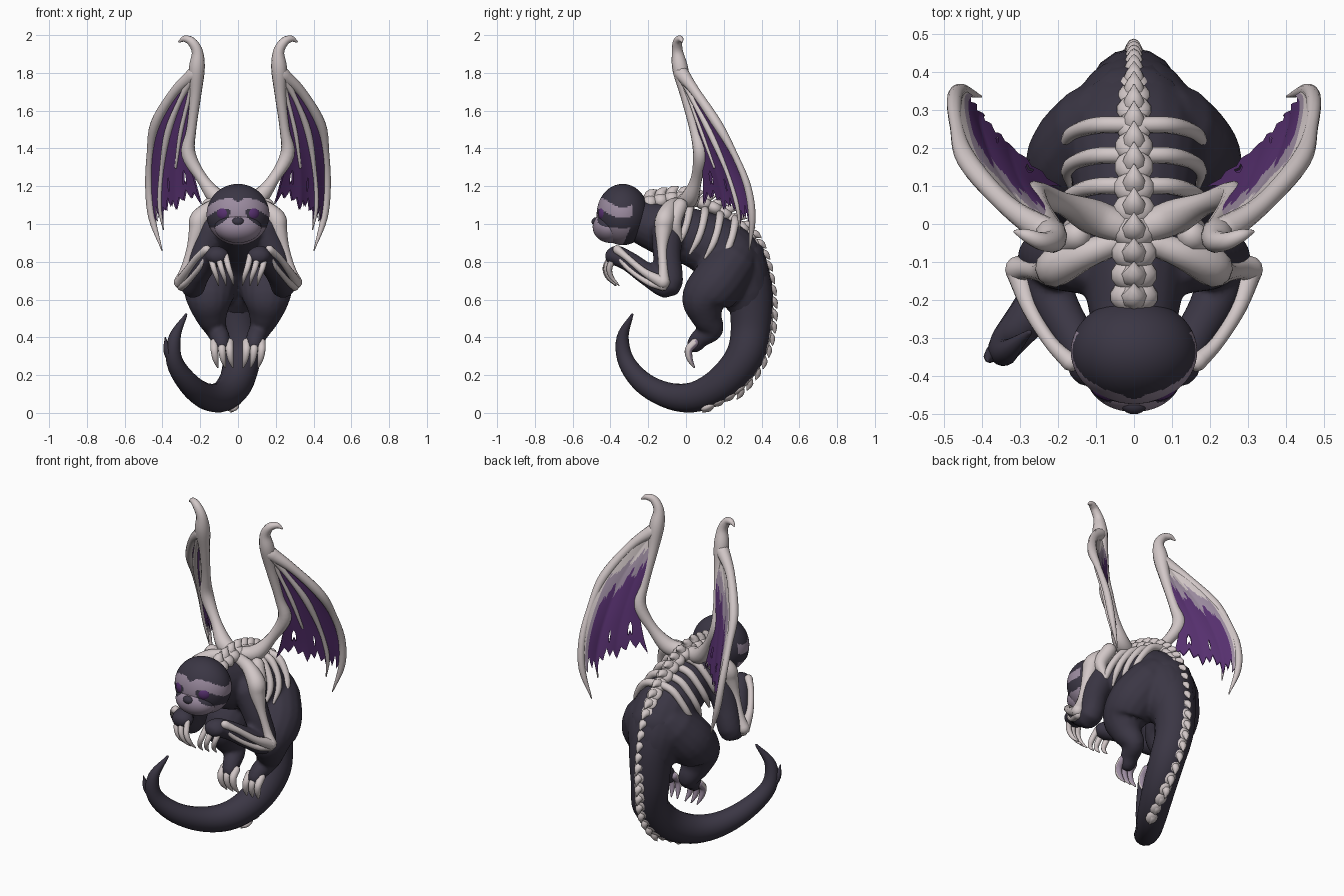
import bpy, bmesh, math
from mathutils import Vector, Matrix

if "Cube" in bpy.data.objects:
    bpy.data.objects.remove(bpy.data.objects["Cube"])


def material(name, rgb):
    m = bpy.data.materials.new(name)
    m.diffuse_color = (*rgb, 1)
    m.use_nodes = True
    m.node_tree.nodes["Principled BSDF"].inputs["Base Color"].default_value = m.diffuse_color
    return m


DARK = material("charcoal fur", (0.043, 0.037, 0.058))
BONE = material("pale bone", (0.64, 0.57, 0.57))
PURPLE = material("purple membrane", (0.095, 0.03, 0.16))
LILAC = material("dusty lilac", (0.33, 0.26, 0.35))


def spline(pts, steps):
    """Catmull-Rom samples through points of any dimension."""
    p = [Vector(q) for q in pts]
    p = [2 * p[0] - p[1]] + p + [2 * p[-1] - p[-2]]
    out = []
    for a, b, c, d in zip(p, p[1:], p[2:], p[3:]):
        for k in range(steps):
            t = k / steps
            out.append(0.5 * (2 * b + (c - a) * t + (2 * a - 5 * b + 4 * c - d) * t * t
                              + (3 * b - a - 3 * c + d) * t ** 3))
    return out + [p[-2]]


def tube(bm, pts, sides=12, steps=5):
    """Rounded tube through (x, y, z, radius) points."""
    s = spline(pts, steps)
    c = [Vector(v[:3]) for v in s]
    r = [max(v[3], 0.003) for v in s]
    d0, d1 = (c[0] - c[1]).normalized(), (c[-1] - c[-2]).normalized()
    c = [c[0] + d0 * r[0] * 0.6] + c + [c[-1] + d1 * r[-1] * 0.6]
    r = [r[0] * 0.75] + r + [r[-1] * 0.75]
    n, rings = None, []
    for i in range(len(c)):
        t = (c[min(i + 1, len(c) - 1)] - c[max(i - 1, 0)]).normalized()
        n = t.orthogonal() if n is None else n - t * n.dot(t)
        n.normalize()
        b = t.cross(n)
        rings.append([bm.verts.new(c[i] + r[i] * (math.cos(a) * n + math.sin(a) * b))
                      for a in (2 * math.pi * k / sides for k in range(sides))])
    for u, v in zip(rings, rings[1:]):
        for k in range(sides):
            bm.faces.new((u[k], u[k - 1], v[k - 1], v[k]))
    for ring, d, rad in ((rings[0], d0, r[0]), (rings[-1], d1, r[-1])):
        tip = bm.verts.new(sum((v.co for v in ring), Vector()) / sides + d * rad * 0.5)
        for k in range(sides):
            bm.faces.new((ring[k], ring[k - 1], tip))


def ball(bm, loc, radii, rot=Matrix(), seg=20):
    m = Matrix.Translation(loc) @ rot.to_4x4() @ Matrix.Diagonal((*radii, 1))
    bmesh.ops.create_uvsphere(bm, u_segments=seg, v_segments=seg // 2 + 2, radius=1, matrix=m)


def finish(name, bm, *mats, normals=True):
    if normals:
        bmesh.ops.recalc_face_normals(bm, faces=bm.faces)
    for f in bm.faces:
        f.smooth = True
    me = bpy.data.meshes.new(name)
    bm.to_mesh(me)
    bm.free()
    ob = bpy.data.objects.new(name, me)
    bpy.context.collection.objects.link(ob)
    for m in mats:
        me.materials.append(m)
    return ob


def flip(pts, s):
    return [(p[0] * s, *p[1:]) for p in pts]


def tubes(name, mat, paths, mirror=True, sides=12):
    bm = bmesh.new()
    for p in paths:
        for s in ((1, -1) if mirror else (1,)):
            tube(bm, flip(p, s), sides)
    return finish(name, bm, mat)


# Body: torso, neck, haunches and legs fused into one skin
bm = bmesh.new()
tube(bm, [(0, -.27, 1.03, .11), (0, -.2, 1.0, .125), (0, -.08, .96, .145), (0, .06, .92, .155),
          (0, .19, .85, .178), (0, .27, .75, .17), (0, .32, .62, .135)], 20)
for s in (1, -1):
    tube(bm, flip([(.08, .25, .8, .135), (.14, .17, .69, .143), (.15, .1, .6, .125),
                   (.14, .11, .51, .085), (.115, .14, .44, .058), (.095, .08, .40, .052),
                   (.085, .045, .36, .045)], s), 16)
    tube(bm, flip([(.13, -.1, .97, .085), (.195, -.1, .83, .075), (.24, -.09, .675, .068),
                   (.21, -.2, .73, .06), (.155, -.3, .8, .054), (.115, -.37, .835, .055)], s), 16)
    ball(bm, (.11 * s, -.375, .83), (.065, .055, .05))
body = finish("body", bm, DARK)
rm = body.modifiers.new("fuse", 'REMESH')
rm.mode, rm.voxel_size, rm.use_smooth_shade = 'VOXEL', .012, True
sm = body.modifiers.new("soften", 'SMOOTH')
sm.factor, sm.iterations = .5, 4

# Curling tail with small fur tufts
tail = [(0, .27, .82, .15), (0, .335, .65, .125), (.0, .345, .46, .108), (.02, .31, .3, .1),
        (-.01, .2, .165, .092), (-.08, .06, .088, .082), (-.17, -.08, .088, .07),
        (-.26, -.22, .155, .058), (-.335, -.315, .27, .045), (-.335, -.335, .4, .032),
        (-.275, -.285, .52, .007)]
tubes("tail", DARK, [tail], False, 16)
tubes("tail_tufts", DARK, [[(-.34, -.32, .27, .03), (-.375, -.345, .33, .02), (-.385, -.36, .4, .003)],
                           [(-.24, -.2, .16, .035), (-.285, -.24, .2, .03), (-.31, -.27, .25, .003)]], False, 8)

# Head with face markings chosen by position
bm = bmesh.new()
ball(bm, (0, -.335, 1.05), (.166, .138, .162), seg=128)
ball(bm, (0, -.4, .985), (.124, .094, .085), seg=96)
for f in bm.faces:
    x, y, z = f.calc_center_median()
    x = abs(x)
    top = 1.135 - 4.5 * max(0, x - .06) ** 2 - .02 * max(0, 1 - x / .03)
    mask = z < top and y < -.285 - .45 * max(0, 1.0 - z)
    dx, dz = x - .112, z - 1.03
    patch = ((dx * .85 - dz * .53) / .08) ** 2 + ((dx * .53 + dz * .85) / .035) ** 2 < 1
    f.material_index = 1 if mask and not patch else 0
finish("head", bm, DARK, LILAC)
bm = bmesh.new()
for s in (1, -1):
    ball(bm, (.078 * s, -.438, 1.055), (.039, .023, .036), Matrix.Rotation(.45 * s, 3, 'Z'))
finish("eyes", bm, PURPLE)
bm = bmesh.new()
ball(bm, (0, -.475, 1.012), (.034, .025, .024))
finish("nose", bm, DARK)

# Claws on hands and feet
claws = []
for x, y in ((.045, -.405), (.085, -.4), (.125, -.385)):
    claws.append([(x + .02, y + .01, .83, .017), (x + .005, y - .02, .77, .016),
                  (x - .012, y - .01, .72, .012), (x - .022, y + .03, .675, .003)])
for x in (.045, .085, .125):
    claws.append([(x, .05, .375, .022), (x, .015, .335, .021), (x - .006, .02, .285, .016),
                  (x - .018, .045, .24, .004)])
claw_ob = tubes("claws", BONE, claws, sides=10)
claw_ob.data.materials.append(LILAC)
for poly in claw_ob.data.polygons:  # duskier behind the toes
    if poly.center.z < .45 and poly.normal.y > .1:
        poly.material_index = 1

# Bare arm bones
tubes("arm_bones", BONE, [
    [(.05, -.05, 1.11, .032), (.13, -.08, 1.09, .04), (.2, -.11, 1.03, .052), (.215, -.12, .97, .045),
     (.245, -.125, .87, .027), (.28, -.12, .76, .025), (.305, -.12, .69, .036)],
    [(.305, -.12, .69, .034), (.275, -.22, .745, .021), (.22, -.31, .82, .018), (.165, -.365, .865, .024)],
    [(.3, -.12, .67, .025), (.27, -.2, .69, .016), (.21, -.3, .76, .014), (.16, -.36, .83, .015)],
    [(.15, -.03, 1.1, .04), (.19, -.06, 1.01, .038), (.18, -.03, .91, .012)]])

# Ribs curling round the chest
ribs = []
for y in (.01, .09, .17, .25):
    z = -.3 * y
    ribs.append([(0, y + .01, 1.105 + z, .022), (.09, y + .01, 1.085 + z, .022), (.15, y - .005, 1.01 + z, .02),
                 (.174, y - .03, .94 + z, .018), (.17, y - .07, .87 + z, .007)])
tubes("ribs", BONE, ribs, sides=10)

# Vertebrae with hooked spikes down back and tail
bm = bmesh.new()
path = spline([(0, -.19, 1.11), (0, -.02, 1.135), (0, .15, 1.085), (0, .3, .98), (0, .39, .84), (0, .435, .66),
               (0, .44, .47), (.015, .395, .29), (.01, .28, .13), (-.03, .12, .035)], 3)
for i, p in enumerate(path):
    t = (path[min(i + 1, len(path) - 1)] - path[max(i - 1, 0)]).normalized()
    n = Vector((1, 0, 0)).cross(t).normalized()
    k = max(0, 1 - i / 14)
    rot = Matrix((t.cross(n), t, n)).transposed()
    ball(bm, p, (.036 + .028 * k, .046, .022 + .022 * k), rot, 14)
    h = .036 + .028 * k if i < len(path) - 3 else .012
    tube(bm, [(*p, .028 + .012 * k), (*(p + n * h * .7 + t * .012), .02 + .01 * k),
              (*(p + n * h + t * .045), .003)], 8, 3)
finish("spine", bm, BONE)

# Wings: bony arm, hooked thumb and three fingers
wrist = (.225, -.025, 1.80)
arm = [(.03, -.01, 1.12, .042), (.11, .02, 1.14, .047), (.19, .055, 1.24, .03), (.262, .075, 1.37, .038),
       (.247, .045, 1.5, .026), (.225, 0, 1.68, .03), (.218, -.03, 1.82, .042), (.215, -.045, 1.91, .03),
       (.245, -.045, 1.965, .024), (.283, -.03, 1.98, .017), (.312, -.02, 1.965, .005)]
outer = [(*wrist, .04), (.335, .05, 1.7, .026), (.437, .165, 1.53, .027), (.466, .255, 1.37, .018),
         (.472, .325, 1.2, .02), (.455, .35, 1.03, .019), (.402, .335, .86, .003)]
middle = [(*wrist, .03), (.3, .03, 1.67, .014), (.37, .125, 1.49, .019), (.405, .215, 1.28, .012),
          (.415, .27, 1.1, .012), (.395, .285, .97, .003)]
inner = [(*wrist, .025), (.262, .02, 1.66, .011), (.305, .085, 1.48, .012), (.33, .15, 1.3, .007),
         (.335, .19, 1.15, .004), (.325, .2, 1.05, .003)]
tubes("wing_bones", BONE, [arm, outer, middle, inner[:4]])

# Ragged wing skin stretched between the fingers, in front and back layers
root = [(*wrist, 0), (.245, .03, 1.6, 0), (.26, .075, 1.37, 0), (.23, .09, 1.22, 0), (.185, .09, 1.07, 0)]
rails = [spline(c, 12) for c in (root, inner, middle, outer)]


def rail(k, v):
    c = rails[k]
    f = min(max(v, 0), .999) * (len(c) - 1)
    i = int(f)
    return c[i].lerp(c[i + 1], f - i).xyz


COLS, ROWS = 36, 30
for name, off in (("wing_skin_front", 0), ("wing_skin_back", .021)):
    bm = bmesh.new()
    for s in (1, -1):
        grid = []
        for i in range(COLS + 1):
            u = 3 * i / COLS
            k = min(int(u), 2)
            w = u - k
            end = .95 - .09 * math.sin(math.pi * w) - (0, .035, .08, .04)[i % 4]
            col = []
            for j in range(ROWS + 1):
                v = end * j / ROWS
                p = rail(k, v).lerp(rail(k + 1, v), w)
                p += Vector((-.6, .8, 0)) * (off * (1 - .6 * v * v) + .006 * math.sin(math.pi * w) * v)
                col.append(bm.verts.new((p.x * s, p.y, p.z)))
            grid.append(col)
        for i in range(COLS):
            for j in range(ROWS):
                if i in (5, 6) and 24 <= j <= 26 or i == 17 and 25 <= j <= 26:
                    continue  # torn holes
                q = (grid[i][j], grid[i + 1][j], grid[i + 1][j + 1], grid[i][j + 1])
                f = bm.faces.new(q if (s > 0) == (off == 0) else q[::-1])
                if off:  # worn bone and lilac patches on the back
                    edge = j / ROWS - .011 * (i - 18) + .04 * math.sin(i * .8)
                    f.material_index = 1 if i > 32 or edge < .22 else 2 if edge < .4 or i > 30 else 0
    finish(name, bm, PURPLE, BONE, LILAC, normals=False)
